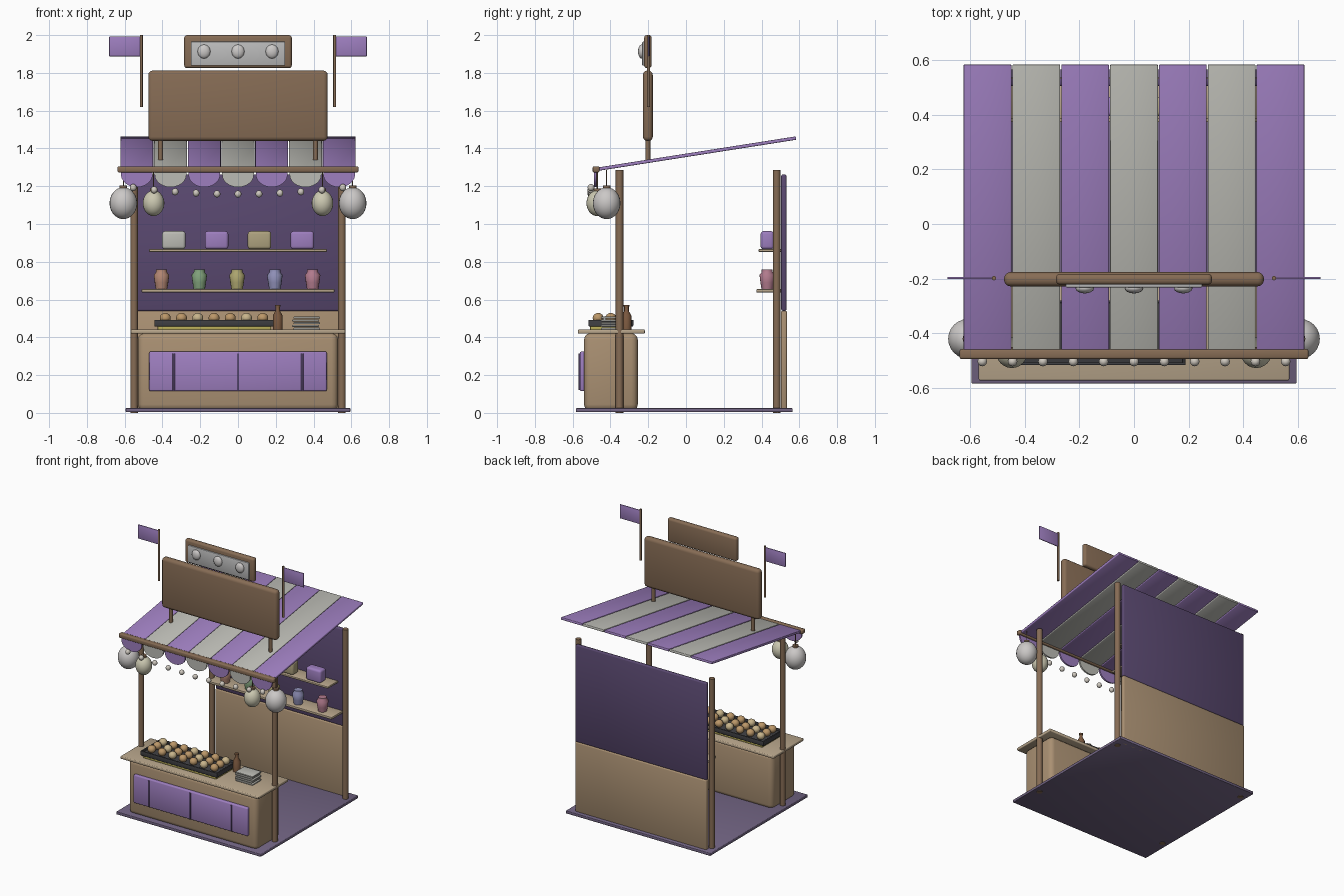
import bpy, bmesh
from math import pi, sin, cos, atan2, hypot, radians
from mathutils import Matrix

if "Cube" in bpy.data.objects:
    bpy.data.objects.remove(bpy.data.objects["Cube"])

mats = {}
COLORS = dict(wood=(.24, .15, .09), tan=(.40, .28, .17), top=(.48, .38, .26), purple=(.34, .21, .52),
              dark_purple=(.10, .065, .16), floor=(.17, .13, .23), cream=(.50, .50, .46), iron=(.05, .05, .055),
              yellow=(.50, .43, .10), bun=(.50, .31, .14), pale_bun=(.58, .46, .26), bottle=(.20, .10, .05),
              grey=(.5, .5, .5), lantern=(.60, .58, .57), warm=(.60, .58, .44), khaki=(.42, .36, .21),
              clay=(.45, .24, .17), green=(.22, .36, .20), olive=(.42, .38, .16), blue=(.28, .28, .48),
              pink=(.45, .20, .27), bulb=(.62, .58, .52))


def finish(name, bm, color, angle=50):
    bmesh.ops.recalc_face_normals(bm, faces=bm.faces)
    me = bpy.data.meshes.new(name)
    bm.to_mesh(me)
    bm.free()
    for p in me.polygons:
        p.use_smooth = True
    me.set_sharp_from_angle(angle=radians(angle))
    if color not in mats:
        mats[color] = bpy.data.materials.new(color)
        mats[color].diffuse_color = (*COLORS[color], 1)
    me.materials.append(mats[color])
    ob = bpy.data.objects.new(name, me)
    bpy.context.collection.objects.link(ob)
    return ob


def box(name, x, y, z, color, bevel=0.004, segs=2):
    """Bevelled box from (min, max) ranges."""
    bm = bmesh.new()
    bmesh.ops.create_cube(bm, size=1)
    for v in bm.verts:
        for i, r in enumerate((x, y, z)):
            v.co[i] = (r[0] + r[1]) / 2 + v.co[i] * (r[1] - r[0])
    if bevel:
        bmesh.ops.bevel(bm, geom=bm.edges[:], offset=bevel, segments=segs, profile=0.5, affect='EDGES')
    return finish(name, bm, color)


def lathe(name, loc, profile, color, n=16):
    """Revolve (radius, height) points around a vertical axis."""
    bm = bmesh.new()
    rings = [[bm.verts.new((loc[0] + r * cos(2 * pi * i / n), loc[1] + r * sin(2 * pi * i / n), loc[2] + h))
              for i in range(n)] for r, h in profile]
    for a, b in zip(rings, rings[1:]):
        for i in range(n):
            bm.faces.new((a[i], a[(i + 1) % n], b[(i + 1) % n], b[i]))
    bm.faces.new(rings[0])
    bm.faces.new(rings[-1])
    return finish(name, bm, color)


def rod(name, x, y, z, r, color):
    return lathe(name, (x, y, z[0]), [(r, 0), (r, z[1] - z[0])], color, 12)


def ball(name, loc, size, color, n=16):
    bm = bmesh.new()
    bmesh.ops.create_uvsphere(bm, u_segments=n, v_segments=n * 5 // 8, radius=1,
                              matrix=Matrix.Translation(loc) @ Matrix.Diagonal((*size, 1)))
    return finish(name, bm, color)


# Floor, posts and back wall
box("floor", (-.595, .595), (-.583, .565), (.004, .025), "floor")
for s, side in ((-1, "left"), (1, "right")):
    rod(f"front_post_{side}", s * .55, -.352, (0, 1.285), .02, "wood")
    rod(f"back_post_{side}", s * .55, .48, (0, 1.285), .02, "wood")
box("back_wall_lower", (-.54, .54), (.502, .535), (.004, .54), "tan", .008)
box("back_wall_upper", (-.54, .54), (.504, .532), (.54, 1.262), "dark_purple", .008)

# Counter
box("counter_body", (-.53, .53), (-.54, -.255), (.01, .422), "tan", .035, 3)
box("counter_top", (-.568, .568), (-.572, -.218), (.42, .441), "top", .005)
box("counter_panel", (-.47, .47), (-.562, -.53), (.115, .325), "purple", .008)
for i in (-1, 0, 1):
    box("panel_divider", (i * .34 - .006, i * .34 + .006), (-.568, -.55), (.12, .315), "dark_purple", .002)

# Shelves with boxes and jars
box("upper_shelf", (-.47, .47), (.385, .506), (.853, .867), "top", .003)
box("lower_shelf", (-.51, .51), (.373, .506), (.638, .655), "top", .003)
for i, c in enumerate(("cream", "purple", "khaki", "purple")):
    x = -.34 + i * .2267
    box("goods_box", (x - .062, x + .062), (.395, .465), (.867, .962), c, .015, 3)
for i, c in enumerate(("clay", "green", "olive", "blue", "pink")):
    lathe("jar", (-.405 + i * .2, .43, .655),
          [(.030, 0), (.036, .035), (.041, .075), (.029, .09), (.029, .103)], c)

# Griddle with rows of round buns
box("griddle_base", (-.425, .175), (-.507, -.29), (.44, .46), "yellow", .003)
box("griddle_tray", (-.442, .188), (-.515, -.28), (.457, .478), "iron", .004)
for y in (-.511, -.284):
    box("tray_rim", (-.442, .188), (y - .005, y + .005), (.46, .492), "iron", .002)
for x in (-.437, .183):
    box("tray_rim", (x - .005, x + .005), (-.515, -.28), (.46, .492), "iron", .002)
for r in range(3):
    for c in range(7):
        ball("bun", (-.385 + c * .086, -.465 + r * .067, .502), (.029, .029, .027),
             "pale_bun" if (r + c) % 3 == 2 else "bun")

# Bottle and stack of plates
lathe("bottle", (.21, -.315, .44), [(.026, 0), (.026, .075), (.012, .1), (.012, .122), (.015, .122), (.015, .132)],
      "bottle")
for i in range(5):
    d = .003 * (-1) ** i
    box("plate", (.29 + d, .432 + d), (-.45, -.345), (.441 + i * .0145, .451 + i * .0145), "cream", .003)

# Striped awning, sloping up to the back, with scalloped valance
y0, z0, y1, z1 = -.487, 1.287, .583, 1.455
slope, length = atan2(z1 - z0, y1 - y0), hypot(y1 - y0, z1 - z0)
w = 1.25 / 7
for i in range(7):
    c = "cream" if i % 2 else "purple"
    x = (i - 3) * w
    stripe = box("awning_stripe", (x - w / 2 + .002, x + w / 2 - .002), (0, length), (-.009, .009), c, .004)
    stripe.location = (0, y0, z0)
    stripe.rotation_euler.x = slope
    bm = bmesh.new()
    pts = [(x - w * .47, 1.285), (x + w * .47, 1.285)]
    pts += [(x + w * .47 * cos(pi * k / 12), 1.262 - .067 * sin(pi * k / 12)) for k in range(13)]
    face = bm.faces.new([bm.verts.new((px, -.487, pz)) for px, pz in pts])
    ext = bmesh.ops.extrude_face_region(bm, geom=[face])
    bmesh.ops.translate(bm, vec=(0, .012, 0), verts=[v for v in ext["geom"] if isinstance(v, bmesh.types.BMVert)])
    finish("valance_scallop", bm, c)
box("awning_front_bar", (-.638, .638), (-.494, -.458), (1.273, 1.305), "wood", .007)

# String of light bulbs
for i in range(11):
    t = (i - 5) / 5
    ball("string_bulb", (t * .555, -.503, 1.158 + .035 * t * t), (.018, .018, .019), "bulb", 12)

# Hanging lanterns
for s, side in ((-1, "left"), (1, "right")):
    for kind, x, y, r, h, c in (("large", .607, -.42, .073, .084, "lantern"), ("small", .447, -.47, .057, .068, "warm")):
        ball(f"{kind}_lantern_{side}", (s * x, y, 1.11), (r, r, h), c, 24)
        rod(f"{kind}_lantern_cap_{side}", s * x, y, (1.11 + h - .008, 1.11 + h + .01), .02, "wood")
        rod(f"{kind}_lantern_cord_{side}", s * x, y, (1.11 + h, 1.285), .003, "wood")

# Main sign board on two legs, and small sign above
box("sign_board", (-.475, .475), (-.228, -.176), (1.44, 1.812), "wood", .022, 3)
box("top_sign", (-.285, .285), (-.222, -.182), (1.825, 2.0), "wood", .015, 3)
box("top_sign_panel", (-.25, .25), (-.232, -.21), (1.838, 1.965), "grey", .004)
for i in (-1, 0, 1):
    ball("sign_lamp", (i * .18, -.235, 1.913), (.034, .019, .037), "lantern")
for s, side in ((-1, "left"), (1, "right")):
    rod(f"sign_leg_{side}", s * .41, -.202, (1.325, 1.46), .013, "wood")
    rod(f"flag_pole_{side}", s * .512, -.198, (1.62, 2.0), .008, "wood")
    box(f"flag_{side}", sorted((s * .515, s * .682)), (-.201, -.194), (1.888, 1.992), "purple", .002)

for m in bpy.data.materials:
    if m.users and not m.is_grease_pencil:
        m.use_nodes = True
        m.node_tree.nodes["Principled BSDF"].inputs["Base Color"].default_value = m.diffuse_color
